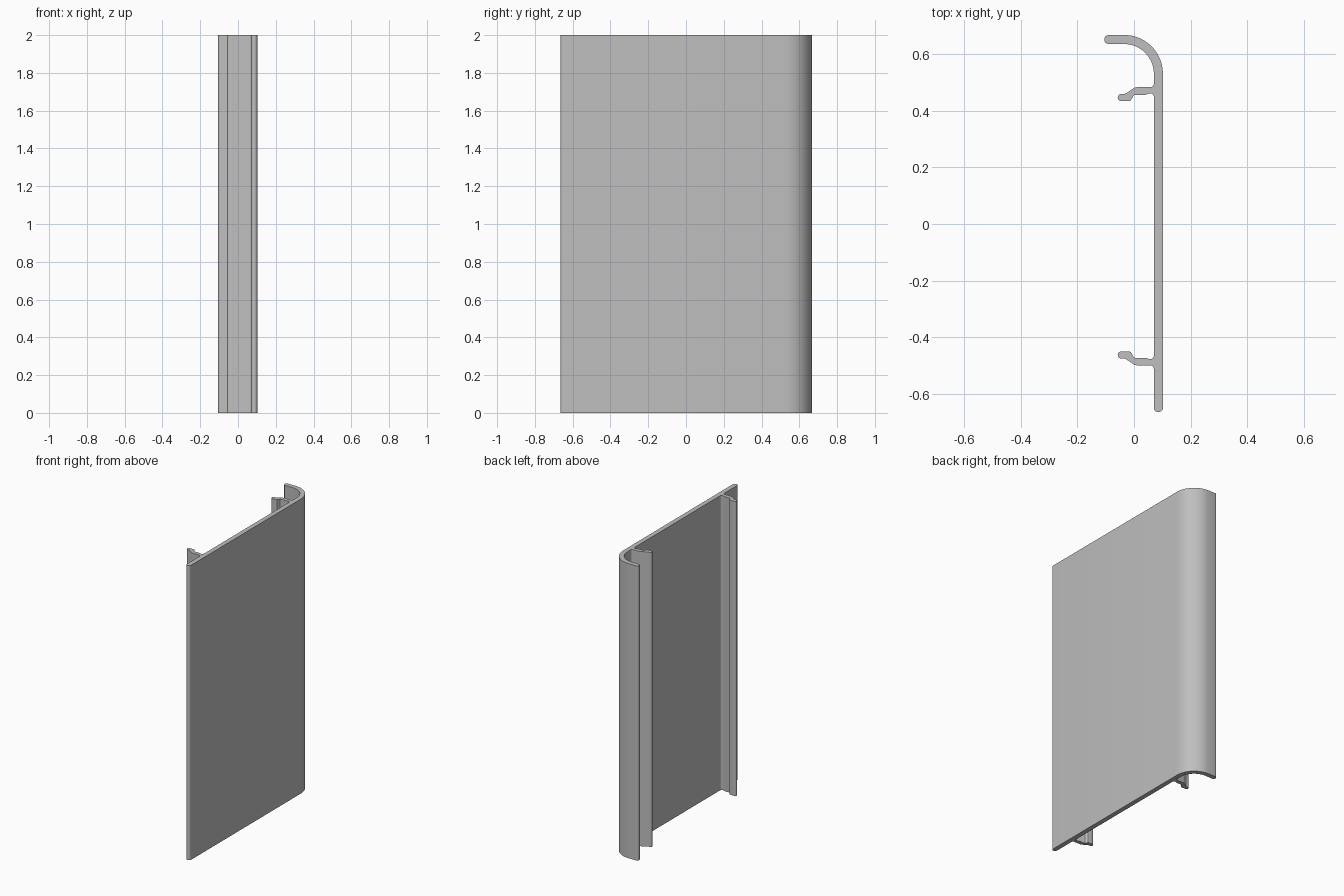
import bpy, bmesh
from math import cos, sin, radians

if "Cube" in bpy.data.objects:
    bpy.data.objects.remove(bpy.data.objects["Cube"], do_unlink=True)

HEIGHT = 2.0
OUT, INN = 0.102, 0.07              # outer and inner face of the wall (x)
BACK, FRONT = 0.667, -0.664         # ends of the profile (y)
THICK = OUT - INN
R = THICK / 2
BEND = 0.137                        # outer radius of the rounded corner
MID = -0.008                        # mirror line between the two clips


def arc(cx, cy, r, start, end, steps):
    """Points along a circular arc, angles in degrees."""
    angles = [radians(start + (end - start) * i / steps) for i in range(steps + 1)]
    return [(cx + r * cos(a), cy + r * sin(a)) for a in angles]


# Clip outline, running from the wall above it round to the wall below it
clip = (
    arc(INN - 0.012, 0.495, 0.012, 0, -90, 5)
    + [(0.012, 0.483), (0.002, 0.481), (-0.03, 0.460), (-0.037, 0.458)]
    + arc(-0.045, 0.446, 0.0125, 90, 270, 10)
    + [(-0.018, 0.4335), (-0.011, 0.436), (-0.002, 0.453), (0.004, 0.456),
       (0.04, 0.456), (0.052, 0.460)]
    + arc(INN - 0.012, 0.449, 0.012, 90, 0, 5)
)
lower_clip = [(x, 2 * MID - y) for x, y in reversed(clip)]

# Whole cross-section: outer wall, bend, lip, inner wall with clips, rounded foot
cx, cy = OUT - BEND, BACK - BEND
outline = (
    arc(cx, cy, BEND, 0, 90, 24)
    + arc(-0.105 + R, BACK - R, R, 90, 270, 12)
    + arc(cx, cy, BEND - THICK, 90, 0, 24)
    + clip
    + lower_clip
    + arc(OUT - R, FRONT + R, R, 180, 360, 12)
)

# Extrude the cross-section upward
bm = bmesh.new()
base = bm.faces.new([bm.verts.new((x, y, 0)) for x, y in outline])
top = bmesh.ops.extrude_face_region(bm, geom=[base], use_keep_orig=True)["geom"]
bmesh.ops.translate(bm, vec=(0, 0, HEIGHT),
                    verts=[g for g in top if isinstance(g, bmesh.types.BMVert)])
bmesh.ops.recalc_face_normals(bm, faces=bm.faces)

mesh = bpy.data.meshes.new("cover_profile")
bm.to_mesh(mesh)
bm.free()
profile = bpy.data.objects.new("cover_profile", mesh)
bpy.context.collection.objects.link(profile)

# Plain grey finish
grey = bpy.data.materials.new("light_grey")
grey.use_nodes = True
colour = (0.52, 0.52, 0.52, 1)
grey.diffuse_color = colour
grey.node_tree.nodes["Principled BSDF"].inputs["Base Color"].default_value = colour
mesh.materials.append(grey)

bpy.ops.object.select_all(action='DESELECT')
profile.select_set(True)
bpy.context.view_layer.objects.active = profile
bpy.ops.object.shade_smooth_by_angle(angle=radians(30))
